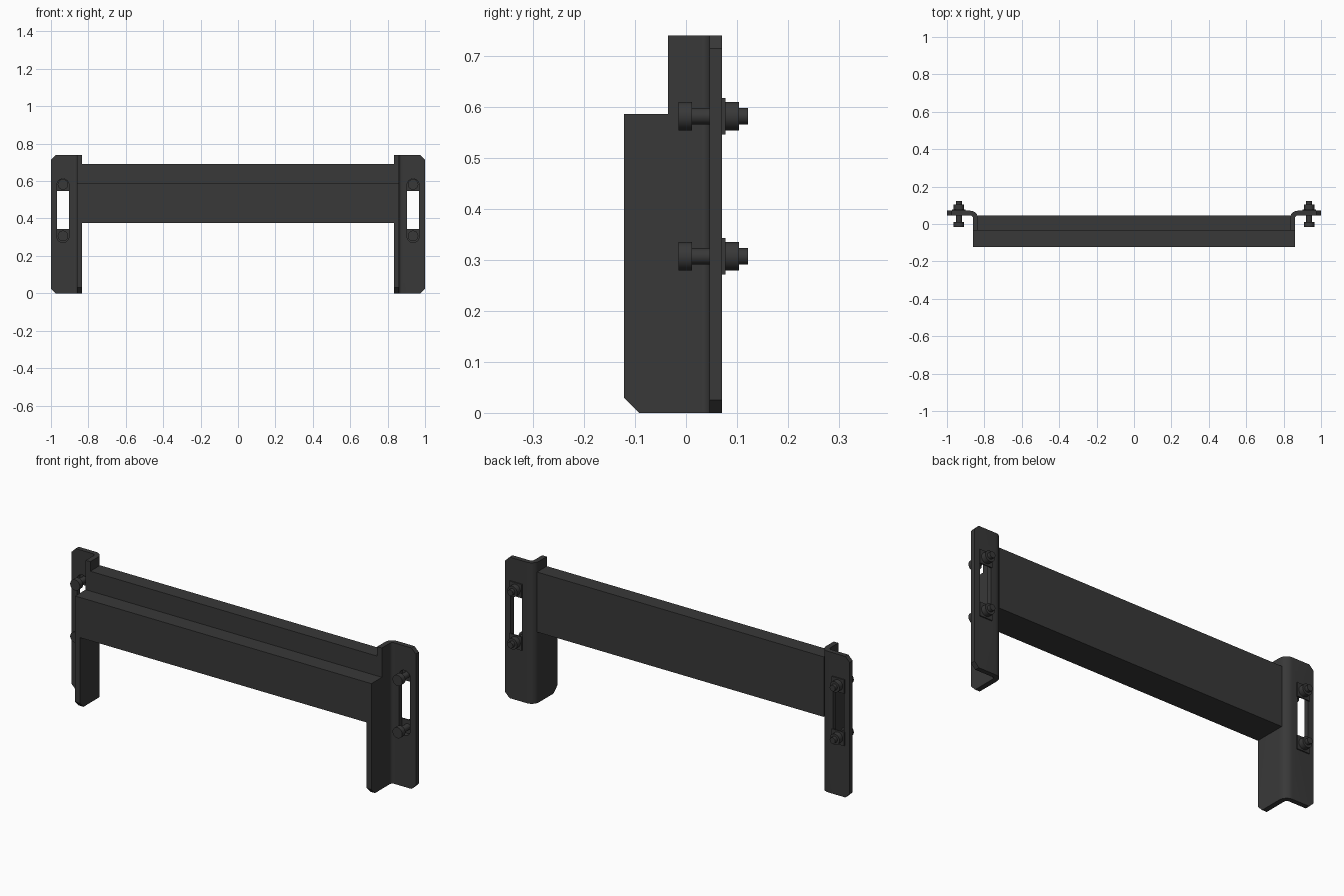
import bpy, bmesh, math
from mathutils import Vector

if "Cube" in bpy.data.objects:
    bpy.data.objects.remove(bpy.data.objects["Cube"])

metal = bpy.data.materials.new("dark_metal")
metal.diffuse_color = (0.04, 0.04, 0.04, 1)
metal.use_nodes = True
metal.node_tree.nodes["Principled BSDF"].inputs["Base Color"].default_value = metal.diffuse_color


def prism(name, pts, axis, lo, hi):
    """Extrude a 2D outline along an axis (outline uses the other two axes in order)."""
    def place(p, t):
        c = list(p)
        c.insert("xyz".index(axis), t)
        return Vector(c)
    bm = bmesh.new()
    a = [bm.verts.new(place(p, lo)) for p in pts]
    b = [bm.verts.new(place(p, hi)) for p in pts]
    bm.faces.new(a)
    bm.faces.new(b)
    n = len(pts)
    for i in range(n):
        j = (i + 1) % n
        bm.faces.new((a[i], a[j], b[j], b[i]))
    bmesh.ops.recalc_face_normals(bm, faces=bm.faces)
    me = bpy.data.meshes.new(name)
    bm.to_mesh(me)
    bm.free()
    ob = bpy.data.objects.new(name, me)
    bpy.context.collection.objects.link(ob)
    me.materials.append(metal)
    return ob


def arc(cx, cy, r, a0, a1, n):
    return [(cx + r * math.cos(math.radians(a0 + (a1 - a0) * i / n)),
             cy + r * math.sin(math.radians(a0 + (a1 - a0) * i / n))) for i in range(n + 1)]


def cut(ob, cutter):
    cutter.hide_render = True
    m = ob.modifiers.new("cut", 'BOOLEAN')
    m.operation = 'DIFFERENCE'
    m.solver = 'EXACT'
    m.object = cutter
    dg = bpy.context.evaluated_depsgraph_get()
    me = bpy.data.meshes.new_from_object(ob.evaluated_get(dg))
    ob.modifiers.clear()
    ob.data = me
    bpy.data.objects.remove(cutter)


def finish(ob, mirror=True):
    ob.data.shade_smooth()
    ob.data.set_sharp_from_angle(angle=math.radians(30))
    if mirror:
        ob.modifiers.new("mirror", 'MIRROR').use_mirror_merge = False


FRONT, BACK, TOP = -0.122, 0.071, 0.74
STEP_Y, STEP_Z = -0.035, 0.586

# Stepped cross beam
beam = prism("cross_beam", [(FRONT, 0.375), (0.046, 0.375), (0.046, 0.69), (STEP_Y, 0.69),
                            (STEP_Y, STEP_Z), (FRONT, STEP_Z)], "x", -0.833, 0.833)
finish(beam, False)

# Bent angle bracket: web along y, flange along x
profile = ([(0.86, FRONT)] + arc(0.876, 0.03, 0.016, 180, 90, 6)
           + [(1.0, 0.046), (1.0, BACK)] + arc(0.875, 0.029, 0.042, 90, 180, 6)
           + [(0.833, FRONT)])
bracket = prism("end_bracket", profile, "z", 0, TOP)
# Web notch and lower chamfer
cut(bracket, prism("notch_cutter", [(-0.3, STEP_Z), (STEP_Y, STEP_Z), (STEP_Y, 0.9), (-0.3, 0.9)],
                   "x", 0.8, 1.1))
cut(bracket, prism("web_chamfer_cutter", [(FRONT - 0.03, 0.06), (FRONT + 0.06, -0.03),
                                          (FRONT - 0.03, -0.03)], "x", 0.8, 1.1))
# Flange corner chamfers
C = 0.025
for z, s in ((0, 1), (TOP, -1)):
    cut(bracket, prism("corner_cutter", [(1 - 2 * C, z - s * C), (1 + C, z + s * 2 * C),
                                         (1 + C, z - s * C)], "y", 0, 0.2))
# Round-ended slot
X, R = 0.936, 0.032
cut(bracket, prism("slot_cutter", arc(X, 0.58, R, 0, 180, 12) + arc(X, 0.303, R, 180, 360, 12),
                   "y", 0, 0.2))
finish(bracket)

# Bolts, square washers and nuts in both slot ends
for label, z in (("upper", 0.582), ("lower", 0.307)):
    for part, r, lo, hi in (("bolt_head", 0.028, -0.015, 0.012),
                            ("bolt_shank", 0.016, 0.012, 0.122),
                            ("nut", 0.028, 0.077, 0.104)):
        finish(prism(f"{label}_{part}", arc(X, z, r, 0, 348.75, 31), "y", lo, hi))
    w = 0.036
    finish(prism(f"{label}_washer", [(X - w, z - w), (X + w, z - w), (X + w, z + w), (X - w, z + w)],
                 "y", BACK, 0.077))
